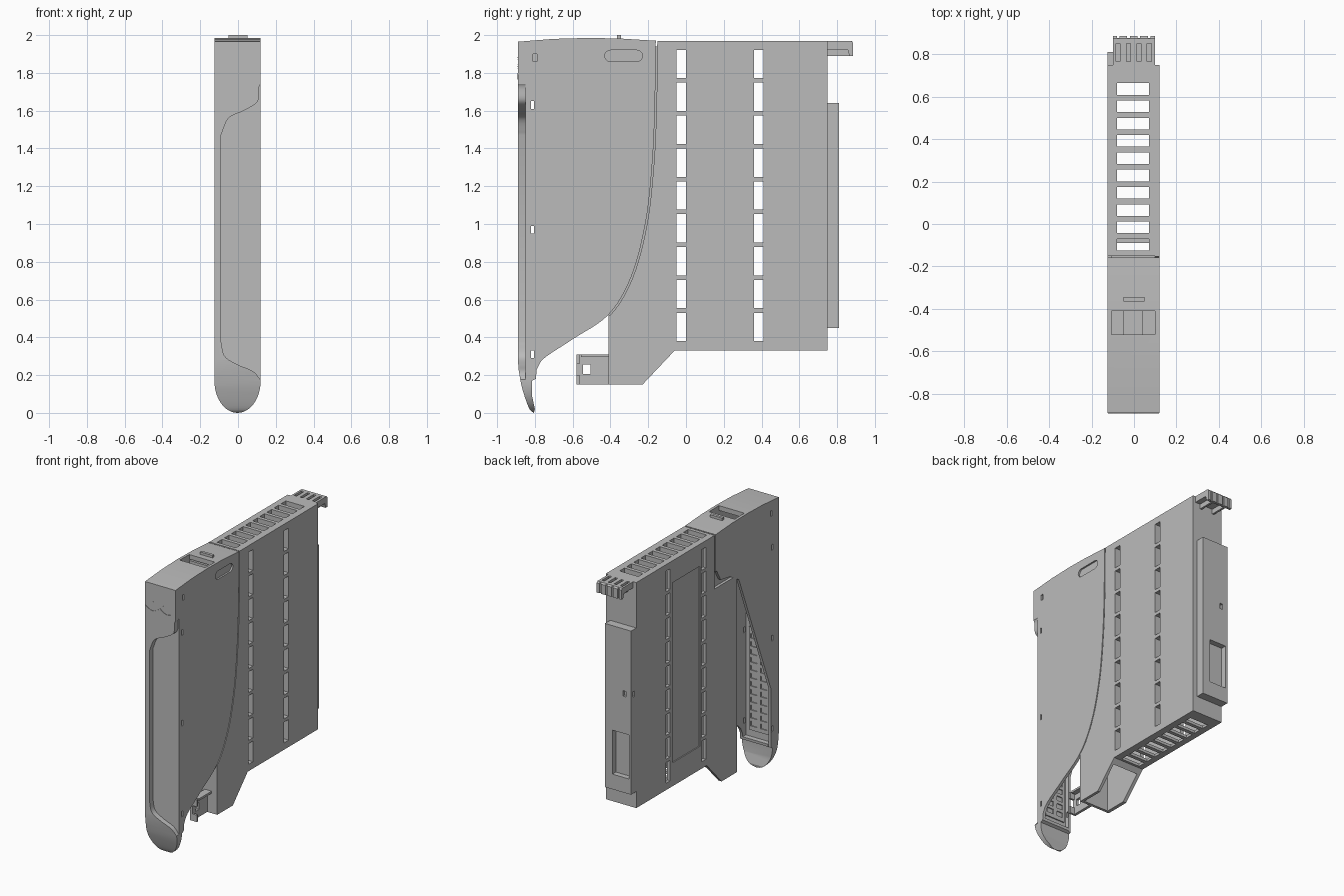
import bpy, bmesh, math
from mathutils import Vector

if "Cube" in bpy.data.objects:
    bpy.data.objects.remove(bpy.data.objects["Cube"], do_unlink=True)

grey = bpy.data.materials.new("mid grey plastic")
grey.use_nodes = True
grey.diffuse_color = (0.5, 0.5, 0.5, 1)
grey.node_tree.nodes["Principled BSDF"].inputs["Base Color"].default_value = (0.5, 0.5, 0.5, 1)

L, R = -0.125, 0.12          # outer side planes
WL, WR = -0.105, 0.10        # inner side planes


def add_prism(bm, pts, axis, a, b):
    """Extrude a 2D outline along an axis; outline is (y,z), (x,z) or (x,y)."""
    def place(p, d):
        return {"x": (d, p[0], p[1]), "y": (p[0], d, p[1]), "z": (p[0], p[1], d)}[axis]
    lo = [bm.verts.new(place(p, a)) for p in pts]
    hi = [bm.verts.new(place(p, b)) for p in pts]
    faces = [bm.faces.new(lo), bm.faces.new(hi[::-1])]
    for i in range(len(pts)):
        j = (i + 1) % len(pts)
        faces.append(bm.faces.new((lo[j], lo[i], hi[i], hi[j])))
    bmesh.ops.recalc_face_normals(bm, faces=faces)


def rect(u0, u1, v0, v1):
    return [(u0, v0), (u1, v0), (u1, v1), (u0, v1)]


def make(name, *prisms):
    bm = bmesh.new()
    for p in prisms:
        add_prism(bm, *p)
    me = bpy.data.meshes.new(name)
    bm.to_mesh(me)
    bm.free()
    ob = bpy.data.objects.new(name, me)
    bpy.context.collection.objects.link(ob)
    me.materials.append(grey)
    return ob


def box(x0, x1, y0, y1, z0, z1):
    return (rect(x0, x1, y0, y1), "z", z0, z1)


def select(ob):
    bpy.ops.object.select_all(action="DESELECT")
    ob.select_set(True)
    bpy.context.view_layer.objects.active = ob


def cut(ob, *prisms, op="DIFFERENCE"):
    tool = make("cutter", *prisms)
    tool.hide_render = True
    mod = ob.modifiers.new("cut", "BOOLEAN")
    mod.operation, mod.solver, mod.object = op, "EXACT", tool
    select(ob)
    bpy.ops.object.modifier_apply(modifier=mod.name)
    bpy.data.objects.remove(tool, do_unlink=True)


def spline(keys, steps=6):
    """Smooth outline through a few key points."""
    k = [Vector(p) for p in keys]
    k = [2 * k[0] - k[1]] + k + [2 * k[-1] - k[-2]]
    out = []
    for a, b, c, d in zip(k, k[1:], k[2:], k[3:]):
        for s in range(steps):
            t = s / steps
            out.append(tuple(0.5 * (2 * b + (c - a) * t + (2 * a - 5 * b + 4 * c - d) * t**2
                                    + (3 * b - a - 3 * c + d) * t**3)))
    return out + [tuple(k[-2])]


def capsule(u0, u1, v0, v1, n=8):
    r, vc = (v1 - v0) / 2, (v0 + v1) / 2
    arc = [math.pi * i / n - math.pi / 2 for i in range(n + 1)]
    return ([(u1 - r + r * math.cos(t), vc + r * math.sin(t)) for t in arc]
            + [(u0 + r - r * math.cos(t), vc - r * math.sin(t)) for t in arc])


# Sweeping seam between front cover and housing
seam = spline([(-0.79, 0.23), (-0.75, 0.29), (-0.6, 0.39), (-0.41, 0.52), (-0.29, 0.72),
               (-0.215, 1.0), (-0.18, 1.3), (-0.165, 1.6), (-0.16, 1.97)])

# Housing: hollow box with an open-bottomed foot
foot = [(-0.41, 0.15), (-0.23, 0.15), (-0.06, 0.33), (0.75, 0.33), (0.75, 1.97)]
housing = make("housing", (foot + [(-0.15, 1.97), (-0.15, 1.94), (-0.41, 1.94)], "x", L, WR))
cut(housing, box(-0.1, 0.08, -0.39, 0.73, 0.35, 1.925))
cut(housing, box(-0.1, 0.2, -0.39, -0.09, 0.1, 0.38))
cut(housing, box(-0.2, WL, -0.5, -0.15, 1.58, 2.1))
cut(housing, box(-0.2, L + 0.008, 0.02, 0.335, 0.5, 1.81))

# Side panel of the housing that follows the seam
edge = [(y + 0.008, z - 0.003) for y, z in seam if y > -0.41]
side_panel = make("side_panel", (foot + [(edge[-1][0], 1.97)] + edge[::-1] + [(-0.41, 0.515)],
                                 "x", WR, R))

# Ventilation slots through sides, top and bottom
side_slots = [(rect(y, y + 0.05, z, z + 0.15), "x", -0.3, 0.3)
              for y in (-0.05, 0.36) for z in [0.38 + 0.174 * i for i in range(9)]]
for part in (housing, side_panel):
    cut(part, *side_slots)
pitch = [-0.125 + 0.0815 * i for i in range(10)]
cut(housing, *[box(-0.08, 0.07, y, y + 0.055, 1.8, 2.1) for y in pitch])
cut(housing, *[box(-0.08, 0.07, y, y + 0.055, 0.2, 0.5) for y in pitch[1:]])

# Front cover: side outline intersected with the rounded front outline
tip = [(-0.16, 1.97), (-0.35, 1.982), (-0.52, 1.985), (-0.7, 1.98), (-0.89, 1.965), (-0.89, 0.28)]
tip += spline([(-0.885, 0.22), (-0.87, 0.14), (-0.845, 0.06), (-0.825, 0.015), (-0.805, 0)], 3)
tip += [(-0.8, 0.02), (-0.815, 0.09), (-0.815, 0.17), (-0.795, 0.18)]
cover = make("front_cover", (tip + seam[:-1], "x", L, R))
mid, half = (L + R) / 2, (R - L) / 2
bowl = [(mid - half * math.cos(t), 0.17 - 0.17 * math.sin(t))
        for t in [math.pi * i / 24 for i in range(25)]]
cut(cover, (bowl + [(R, 2.1), (L, 2.1)], "y", -1, 0.1), op="INTERSECT")
cut(cover, box(WL, WR, -0.83, 0, 0.2, 1.95))
# Swept opening on the left-hand wall
cut(cover, ([(-0.8, 0.1), (-0.8, 0.6), (-0.43, 1.54), (-0.33, 1.6), (-0.22, 1.62),
             (-0.175, 1.7), (-0.1, 1.7), (-0.1, 0.1)], "x", -0.2, WL + 0.001))
# Finger recess on the front, open to one side
grip = spline([(0.2, 1.78), (0.118, 1.74), (0.105, 1.65), (0.03, 1.6), (-0.05, 1.56), (-0.09, 1.47)])
grip += spline([(-0.09, 0.38), (-0.07, 0.3), (0.0, 0.255), (0.08, 0.22), (0.125, 0.17), (0.2, 0.1)])
cut(cover, (grip, "y", -1, -0.85))
# Latch window, latch slot, and small side holes
cut(cover, box(WL, WR, -0.52, -0.41, 1.9, 2.1))
cut(cover, (capsule(-0.43, -0.23, 1.86, 1.92), "x", R - 0.012, 0.2))
cut(cover, *[(rect(-0.82, -0.805, z, z + 0.04), "x", -0.3, 0.3) for z in (0.29, 0.95, 1.61)])
cut(cover, (rect(-0.81, -0.79, 1.86, 1.9), "x", R - 0.012, 0.2),
    (rect(-0.81, -0.79, 1.86, 1.9), "x", -0.2, L + 0.012))

# Latch pieces under and on the lid
make("latch_floor", box(WL, -0.05, -0.52, -0.41, 1.84, 1.87),
     box(-0.05, 0.04, -0.52, -0.41, 1.84, 1.89), box(0.04, WR, -0.52, -0.41, 1.84, 1.87))
make("latch_nub", box(-0.05, 0.05, -0.365, -0.345, 1.96, 2.0))
make("lid_seam", box(L, R, -0.163, -0.158, 1.96, 1.972))
ring = [(-0.07 + 0.025 * math.cos(t), -0.45 + 0.025 * math.sin(t))
        for t in [math.tau * i / 16 for i in range(16)]]
pivot = make("latch_pivot", (ring, "z", 1.55, 1.85))

# Terminal panel on the inside of the cover
terminal = make("terminal_panel", box(-0.09, 0.07, -0.835, -0.822, 0.25, 1.0))
cut(terminal, *[box(x, x + 0.05, -0.829, -0.8, z, z + 0.035)
                for x in (-0.075, 0.005) for z in [0.28 + 0.058 * i for i in range(12)]])

# Scalloped trim line on the upper front
wave = [(L + 0.002 + 0.241 * i / 48, 1.8 - 0.03 * abs(math.sin(math.tau * i / 48)))
        for i in range(49)]
make("scallop_trim", (wave + [(x, z - 0.006) for x, z in wave[::-1]], "y", -0.893, -0.888))
make("trim_dots", *[box(x, x + 0.004, -0.892, -0.888, z, z + 0.004)
                    for i, x in enumerate((-0.1, -0.06, -0.02, 0.02, 0.06, 0.1))
                    for z in (1.82 + 0.012 * (i % 3), 1.88 - 0.01 * (i % 2))])

# Clip in front of the foot
clip = make("foot_clip", box(0.02, 0.04, -0.58, -0.4, 0.15, 0.31))
cut(clip, (rect(-0.545, -0.505, 0.205, 0.255), "x", -0.2, 0.2))
make("clip_flange", box(0.04, 0.075, -0.58, -0.565, 0.15, 0.2),
     box(0.04, 0.075, -0.58, -0.565, 0.26, 0.31), box(0.04, 0.075, -0.555, -0.41, 0.295, 0.31))

# Rear connector block with socket and pinholes
rear = make("rear_connector", box(L, 0.085, 0.74, 0.81, 0.45, 1.64))
cut(rear, box(-0.11, 0.025, 0.77, 0.9, 0.56, 0.88))
cut(rear, box(-0.085, -0.06, 0.79, 0.9, 1.15, 1.19), box(-0.2, L + 0.015, 0.77, 0.785, 1.15, 1.19))

# Ribbed hook at the top of the rear
hook = make("rear_hook", ([(0.74, 1.97), (0.875, 1.97), (0.885, 1.96), (0.885, 1.89),
                           (0.865, 1.89), (0.855, 1.925), (0.74, 1.925)], "x", -0.1, 0.1))
ribs = (-0.085, -0.036, 0.013, 0.062)
cut(hook, *[box(x, x + 0.02, 0.765, 0.85, 1.945, 2.1) for x in ribs])
cut(hook, *[box(x + 0.004, x + 0.016, 0.877, 0.9, 1.8, 2.1) for x in ribs])
make("hook_ribs", *[box(x, x + 0.015, 0.74, 0.87, 1.89, 1.93) for x in (-0.06, 0.045)])

# Smooth the curved parts, keep edges crisp
for part in (cover, side_panel, pivot):
    select(part)
    bpy.ops.object.shade_smooth_by_angle(angle=math.radians(25))
